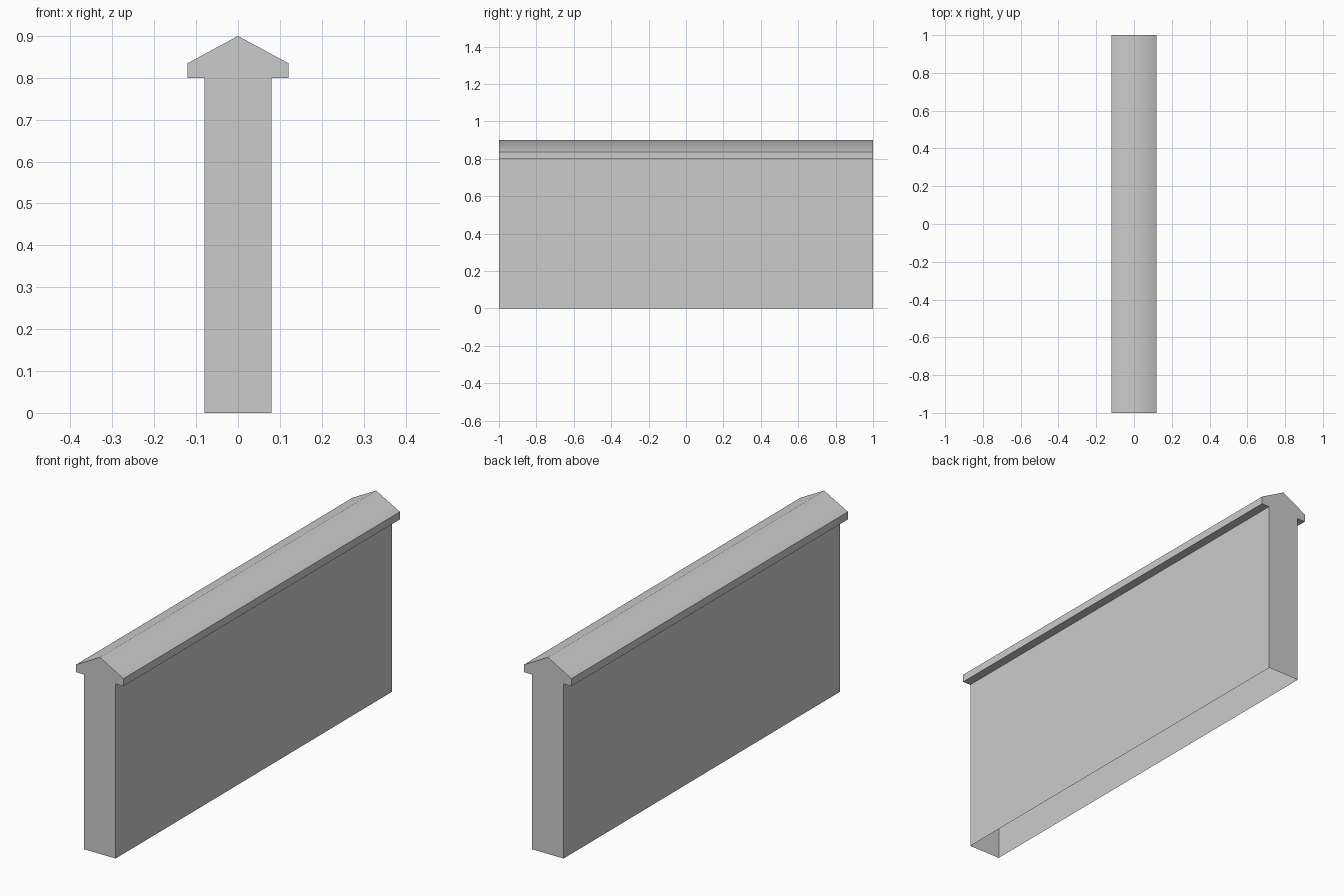
import bpy
import bmesh
import math

cube = bpy.data.objects.get("Cube")
if cube:
    bpy.data.objects.remove(cube, do_unlink=True)

# Plain grey masonry
grey = bpy.data.materials.new("stone_grey")
grey.use_nodes = True
colour = (0.6, 0.6, 0.6, 1)
grey.diffuse_color = colour
grey.node_tree.nodes["Principled BSDF"].inputs["Base Color"].default_value = colour

LENGTH = 2.0

# Half outline from the foot of the wall to the ridge of the coping
half = [(0.08, 0), (0.08, 0.8), (0.12, 0.8), (0.12, 0.835), (0, 0.9)]
profile = half + [(-x, z) for x, z in reversed(half[:-1])]

# Wall and coping in one shell: closed gable ends, open underside
bm = bmesh.new()
front = [bm.verts.new((x, -LENGTH / 2, z)) for x, z in profile]
back = [bm.verts.new((x, LENGTH / 2, z)) for x, z in profile]
for i in range(len(profile) - 1):
    bm.faces.new((front[i], back[i], back[i + 1], front[i + 1]))
bm.faces.new(front)
bm.faces.new(reversed(back))
bmesh.ops.recalc_face_normals(bm, faces=bm.faces)

mesh = bpy.data.meshes.new("coped_wall")
bm.to_mesh(mesh)
bm.free()
mesh.materials.append(grey)
wall = bpy.data.objects.new("coped_wall", mesh)
bpy.context.collection.objects.link(wall)

# Soften the ridge only
bpy.context.view_layer.objects.active = wall
wall.select_set(True)
bpy.ops.object.shade_smooth_by_angle(angle=math.radians(60))
